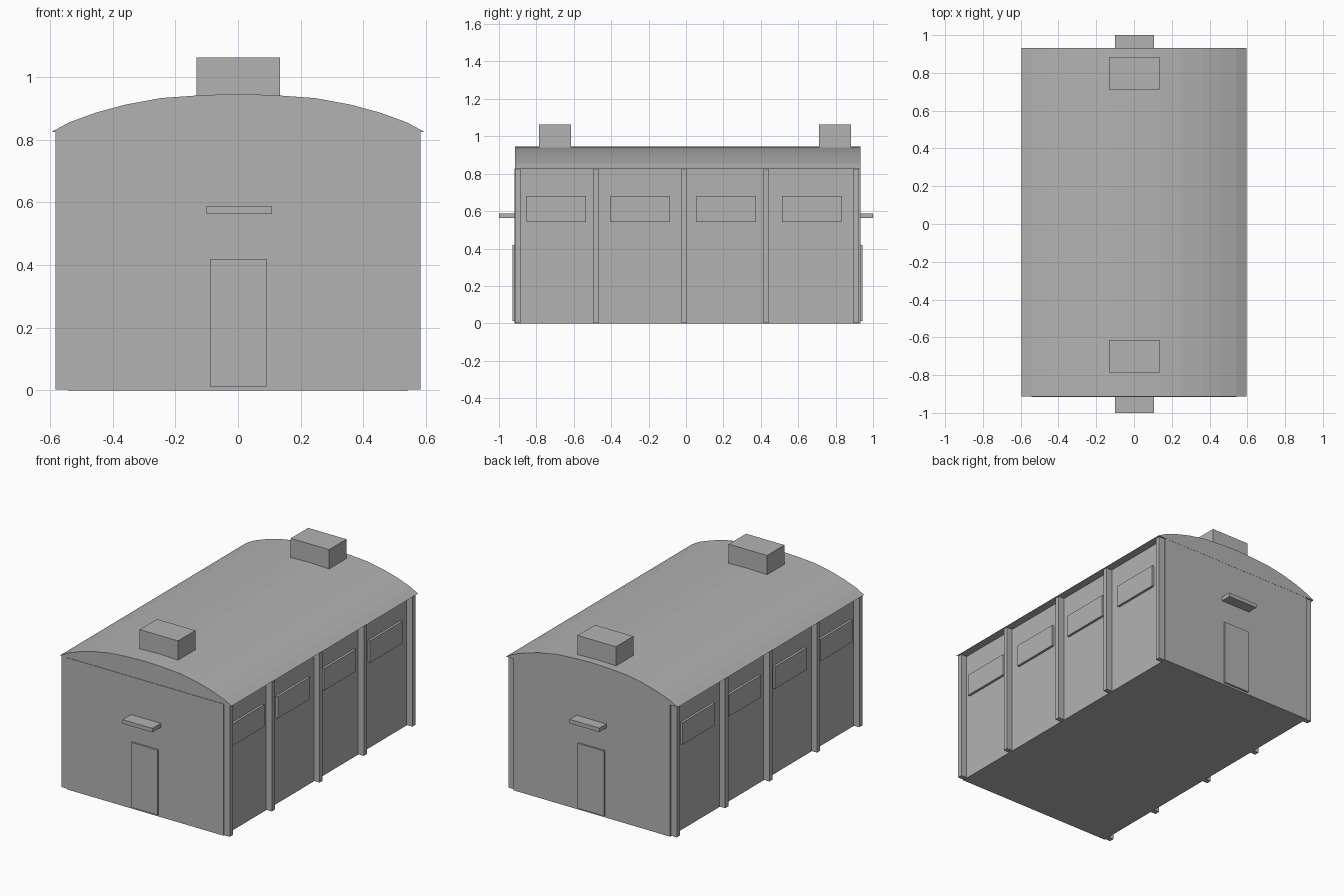
import bpy
import bmesh

cube = bpy.data.objects.get("Cube")
if cube:
    bpy.data.objects.remove(cube, do_unlink=True)

GREY = (0.45, 0.45, 0.45, 1)
grey = bpy.data.materials.new("plain grey")
grey.use_nodes = True
grey.diffuse_color = GREY
grey.node_tree.nodes["Principled BSDF"].inputs["Base Color"].default_value = GREY

FRONT, BACK = -0.914, 0.933
WALL_X = 0.543
EAVE_Z = 0.825


def add_object(name, bm):
    bmesh.ops.recalc_face_normals(bm, faces=bm.faces)
    mesh = bpy.data.meshes.new(name)
    bm.to_mesh(mesh)
    bm.free()
    mesh.materials.append(grey)
    obj = bpy.data.objects.new(name, mesh)
    bpy.context.collection.objects.link(obj)
    return obj


def box(name, xs, ys, zs):
    bm = bmesh.new()
    bmesh.ops.create_cube(bm, size=1)
    for v in bm.verts:
        v.co = [r[0] if c < 0 else r[1] for c, r in zip(v.co, (xs, ys, zs))]
    return add_object(name, bm)


# Main hall
box("walls", (-WALL_X, WALL_X), (FRONT - 0.003, BACK - 0.001), (0, EAVE_Z))

# Arched roof: half profile mirrored, then extruded along the building
half = [(0.595, EAVE_Z), (0.54, 0.855), (0.455, 0.886), (0.36, 0.912),
        (0.245, 0.933), (0.12, 0.942)]
profile = half + [(0, 0.946)] + [(-x, z) for x, z in reversed(half)]
bm = bmesh.new()
end = bm.faces.new([bm.verts.new((x, FRONT, z)) for x, z in profile])
new = bmesh.ops.extrude_face_region(bm, geom=[end], use_keep_orig=True)["geom"]
bmesh.ops.translate(bm, vec=(0, BACK - FRONT, 0),
                    verts=[g for g in new if isinstance(g, bmesh.types.BMVert)])
add_object("roof", bm)

# Pilasters and windows along both sides
for side, s in (("right", -1), ("left", 1)):
    outer = sorted((s * (WALL_X - 0.02), s * 0.583))
    for i, y in enumerate((-0.899, -0.482, -0.009, 0.429, 0.909)):
        box(f"{side}_pilaster_{i + 1}", outer, (y - 0.015, y + 0.015), (0.003, EAVE_Z))
    pane = sorted((s * (WALL_X - 0.02), s * (WALL_X + 0.015)))
    for i, y in enumerate((-0.694, -0.244, 0.214, 0.672)):
        box(f"{side}_window_{i + 1}", pane, (y - 0.159, y + 0.159), (0.543, 0.68))

# Door and canopy at each end
for end_name, wall, door_y, tip in (("front", FRONT, -0.927, -1), ("back", BACK, 0.943, 1)):
    inner = wall * 0.98
    box(f"{end_name}_door", (-0.09, 0.092), sorted((inner, door_y)), (0.012, 0.42))
    box(f"{end_name}_canopy", (-0.1, 0.107), sorted((inner, tip)), (0.563, 0.588))

# Roof vents
for vent, y in (("front_vent", -0.7), ("back_vent", 0.797)):
    box(vent, (-0.132, 0.134), (y - 0.086, y + 0.086), (0.9, 1.062))
